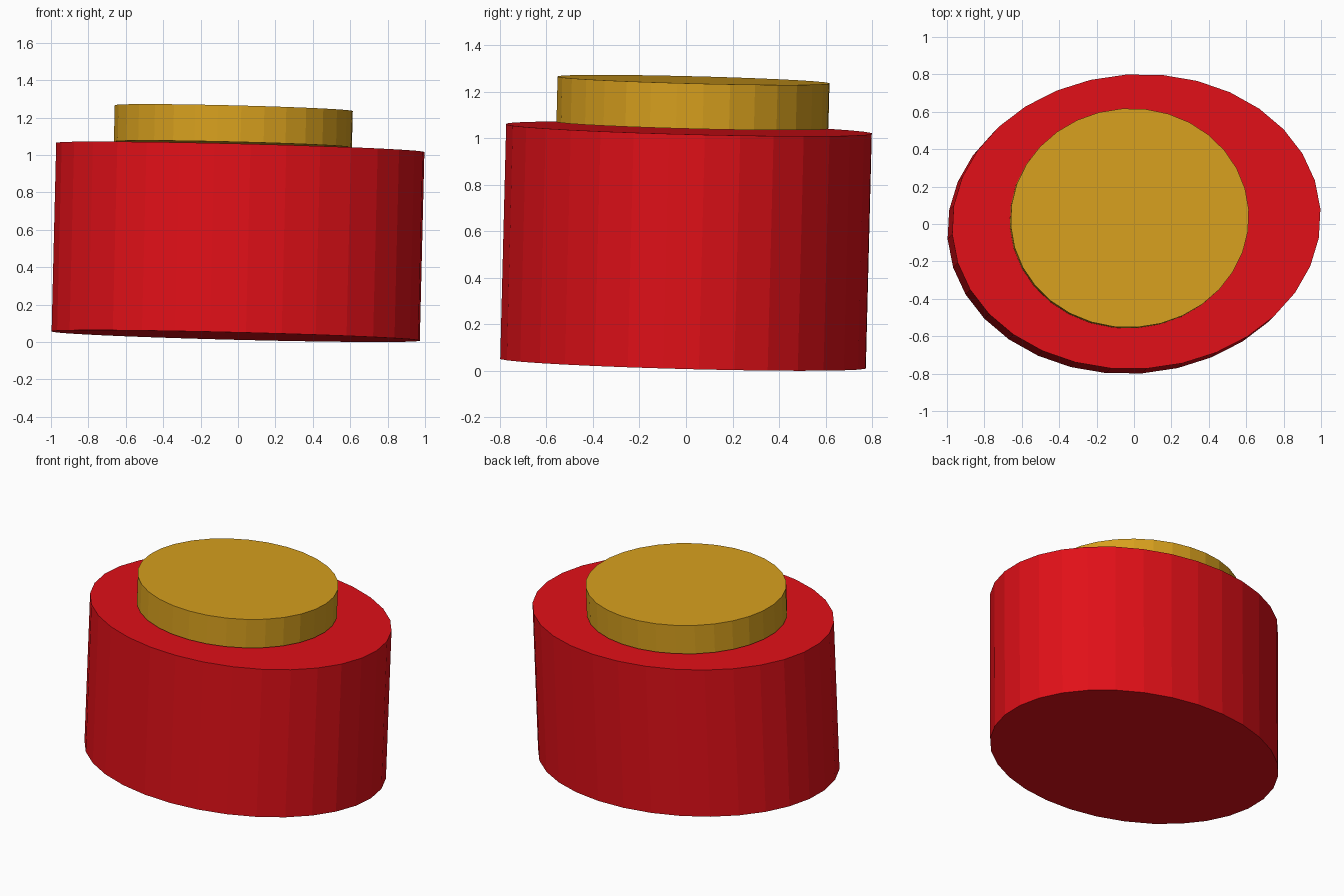
import bpy
from math import radians
from mathutils import Matrix, Vector

if "Cube" in bpy.data.objects:
    bpy.data.objects.remove(bpy.data.objects["Cube"])

# shared slight lean of both parts, then a small turn about the axis
TILT = (Matrix.Rotation(radians(-1.45), 4, 'X')
        @ Matrix.Rotation(radians(1.4), 4, 'Y')
        @ Matrix.Rotation(radians(4), 4, 'Z'))


def material(name, color):
    m = bpy.data.materials.new(name)
    m.diffuse_color = (*color, 1)
    m.use_nodes = True
    m.node_tree.nodes["Principled BSDF"].inputs["Base Color"].default_value = m.diffuse_color
    return m


def oval_disc(name, a, b, height, centre, mat):
    """32-sided flat-shaded elliptical cylinder, tilted about its centre."""
    bpy.ops.mesh.primitive_cylinder_add(vertices=32, radius=1, depth=1)
    ob = bpy.context.object
    ob.name = name
    ob.data.transform(Matrix.Translation(Vector(centre)) @ TILT
                      @ Matrix.Diagonal((a, b, height, 1)))
    ob.data.materials.append(mat)
    return ob


red = material("red", (0.75, 0.005, 0.009))
gold = material("gold", (0.68, 0.35, 0.013))

# wide oval body and the smaller raised cap just above it
oval_disc("body", 0.987, 0.788, 1.009, (0, 0, 0.536), red)
oval_disc("cap", 0.638, 0.586, 0.195, (-0.025, 0.03, 1.153), gold)
